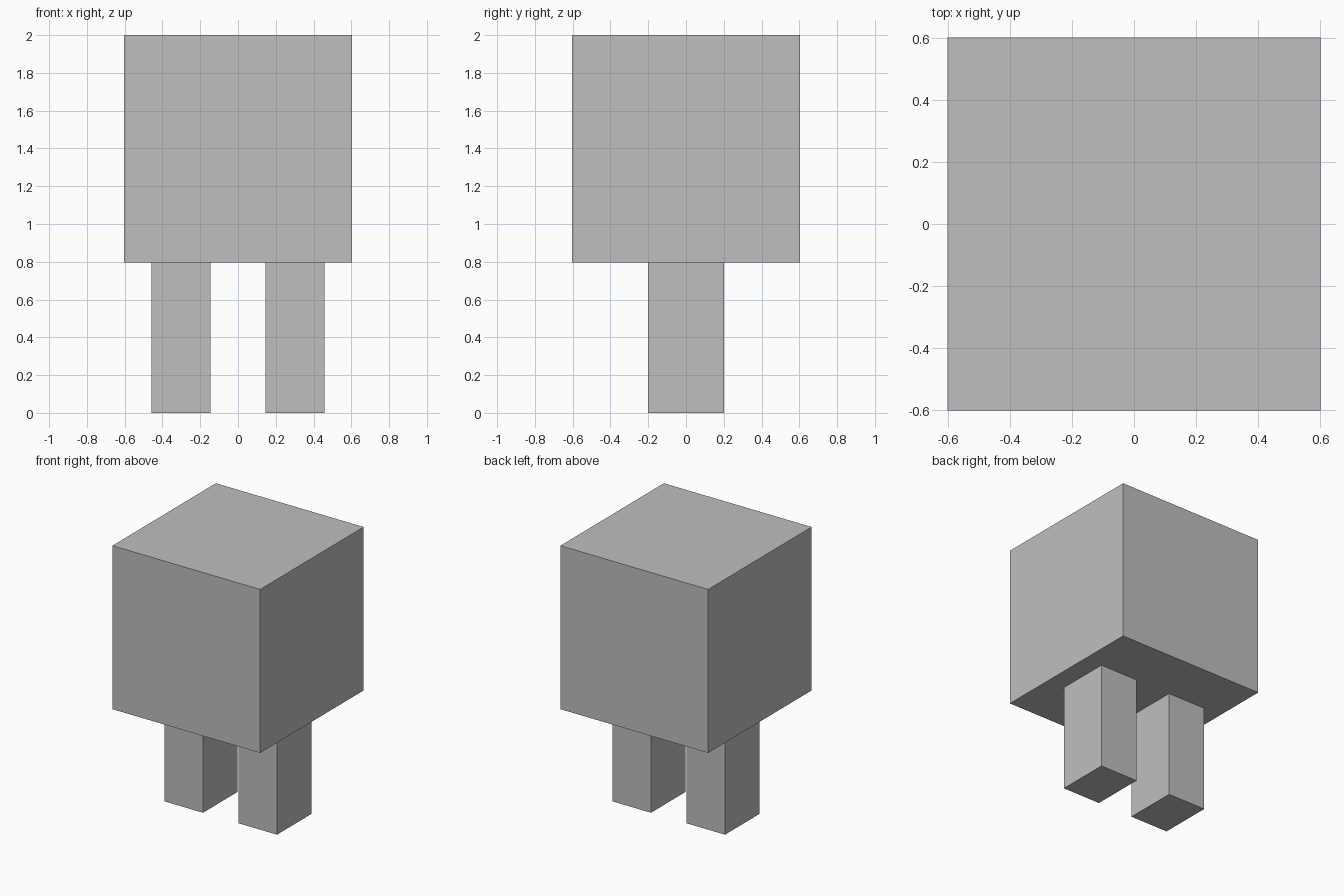
import bpy

if "Cube" in bpy.data.objects:
    bpy.data.objects.remove(bpy.data.objects["Cube"])

# One plain grey for the whole model
grey = bpy.data.materials.new("grey")
grey.diffuse_color = (0.52, 0.52, 0.52, 1.0)
grey.use_nodes = True
grey.node_tree.nodes["Principled BSDF"].inputs["Base Color"].default_value = grey.diffuse_color


def box(name, centre, size):
    bpy.ops.mesh.primitive_cube_add(size=1, location=centre)
    obj = bpy.context.object
    obj.name = name
    obj.scale = size
    bpy.ops.object.transform_apply(location=False, rotation=False, scale=True)
    obj.data.materials.append(grey)
    return obj


LEG_HEIGHT = 0.795

# Large cube body
box("body", (0, 0, (2 + LEG_HEIGHT) / 2), (1.205, 1.205, 2 - LEG_HEIGHT))

# Pair of legs
for side, sign in (("left", -1), ("right", 1)):
    box(side + "_leg", (sign * 0.302, 0, LEG_HEIGHT / 2), (0.313, 0.4, LEG_HEIGHT))
